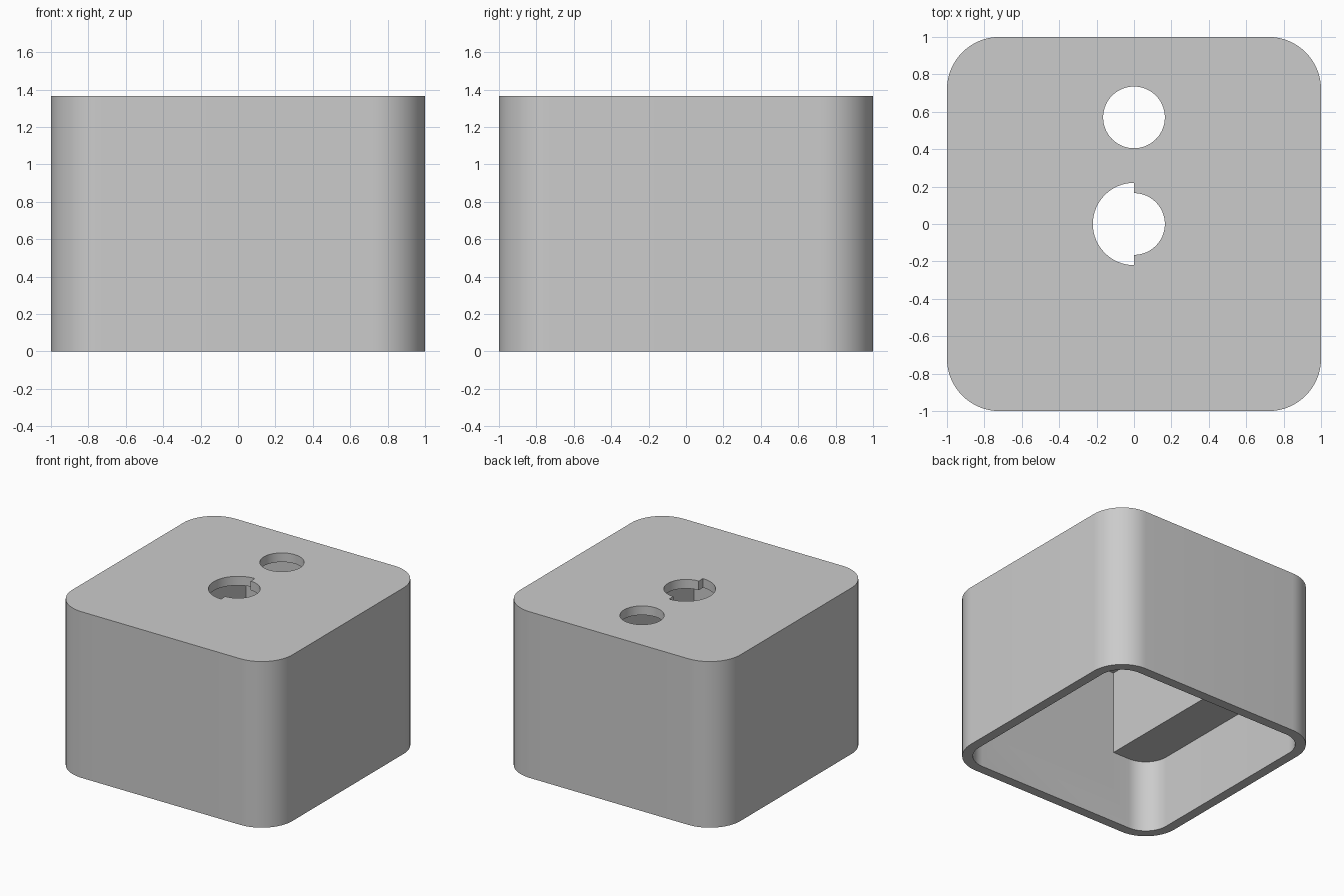
import bpy
import bmesh
from math import cos, sin, pi, radians

if "Cube" in bpy.data.objects:
    bpy.data.objects.remove(bpy.data.objects["Cube"], do_unlink=True)

HEIGHT = 1.365
WALL = 0.08
INNER = 1 - WALL
CEILING = 1.29
SHELF = 0.6


def arc(cx, cy, r, start, end, steps):
    return [(round(cx + r * cos(start + (end - start) * i / steps), 4),
             round(cy + r * sin(start + (end - start) * i / steps), 4))
            for i in range(steps + 1)]


def rounded_square(half, r):
    c = half - r
    points = []
    for k, (sx, sy) in enumerate([(1, 1), (-1, 1), (-1, -1), (1, -1)]):
        points += arc(sx * c, sy * c, r, k * pi / 2, (k + 1) * pi / 2, 16)
    return points


def prism(name, outline, z0, z1):
    bm = bmesh.new()
    base = bm.faces.new([bm.verts.new((x, y, z0)) for x, y in outline])
    top = bmesh.ops.extrude_face_region(bm, geom=[base])["geom"]
    bmesh.ops.translate(bm, vec=(0, 0, z1 - z0),
                        verts=[v for v in top if isinstance(v, bmesh.types.BMVert)])
    bmesh.ops.recalc_face_normals(bm, faces=bm.faces)
    mesh = bpy.data.meshes.new(name)
    bm.to_mesh(mesh)
    bm.free()
    obj = bpy.data.objects.new(name, mesh)
    bpy.context.collection.objects.link(obj)
    return obj


# Plain grey material
grey = bpy.data.materials.new("plain_grey")
grey.use_nodes = True
grey.diffuse_color = (0.6, 0.6, 0.6, 1)
grey.node_tree.nodes["Principled BSDF"].inputs["Base Color"].default_value = (0.6, 0.6, 0.6, 1)

# Outer housing
housing = prism("housing", rounded_square(1, 0.28), 0, HEIGHT)
housing.data.materials.append(grey)

# Lower pocket, narrow upper slot, round hole, and stepped centre hole
slot_x = 0.57
slot = [(-slot_x, -INNER), (slot_x, -INNER), (slot_x, INNER), (-slot_x, INNER)]
stepped = arc(0, 0, 0.165, -pi / 2, pi / 2, 32) + arc(0, 0, 0.22, pi / 2, 3 * pi / 2, 32)
cutters = [
    prism("pocket_cutter", rounded_square(INNER, 0.2), -0.2, SHELF),
    prism("slot_cutter", slot, 0.3, CEILING),
    prism("round_hole_cutter", arc(0, 0.57, 0.165, 0, 2 * pi, 64)[:-1], 1, 1.6),
    prism("stepped_hole_cutter", stepped, 1, 1.6),
]

bpy.ops.object.select_all(action="DESELECT")
bpy.context.view_layer.objects.active = housing
housing.select_set(True)
for cutter in cutters:
    cutter.hide_render = True
    cut = housing.modifiers.new(cutter.name, "BOOLEAN")
    cut.operation = "DIFFERENCE"
    cut.solver = "EXACT"
    cut.object = cutter
    bpy.ops.object.modifier_apply(modifier=cut.name)
    bpy.data.objects.remove(cutter, do_unlink=True)

# Smooth rounded walls with crisp edges
bpy.ops.object.shade_smooth_by_angle(angle=radians(30))
